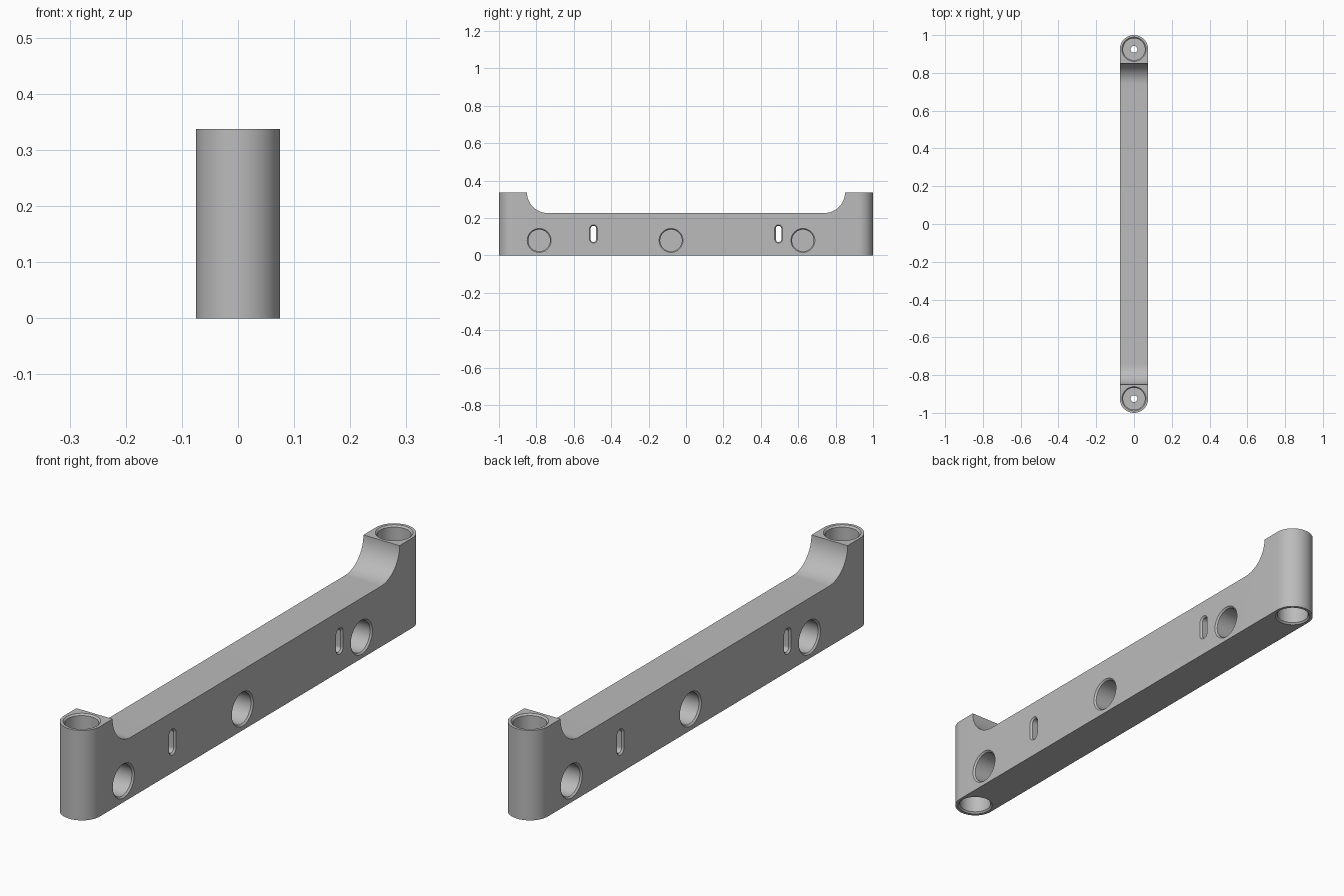
import bpy, bmesh, math
from mathutils import Matrix, Vector

if "Cube" in bpy.data.objects:
    bpy.data.objects.remove(bpy.data.objects["Cube"])

HALF_W, HEIGHT, FLOOR, POST_Y = 0.075, 0.337, 0.227, 0.925
SCOOP = HEIGHT - FLOOR
STEPS = 24

grey = bpy.data.materials.new("plain grey")
grey.use_nodes = True
colour = (0.5, 0.5, 0.5, 1)
grey.diffuse_color = colour
grey.node_tree.nodes["Principled BSDF"].inputs["Base Color"].default_value = colour


def make_object(name, bm):
    bmesh.ops.recalc_face_normals(bm, faces=bm.faces)
    mesh = bpy.data.meshes.new(name)
    bm.to_mesh(mesh)
    bm.free()
    mesh.materials.append(grey)
    obj = bpy.data.objects.new(name, mesh)
    bpy.context.scene.collection.objects.link(obj)
    return obj


def loft(name, rings, straight=0, matrix=Matrix()):
    """Solid through round-ended rings of (z, radius); straight is half the gap along y."""
    bm = bmesh.new()
    loops = []
    for z, r in rings:
        loop = []
        for side in (1, -1):
            # a plain circle shares its two seam points
            count = STEPS + 1 if straight else STEPS
            for i in range(count):
                a = math.pi * i / STEPS
                loop.append(bm.verts.new((side * r * math.cos(a),
                                          side * (straight + r * math.sin(a)), z)))
        loops.append(loop)
    for low, high in zip(loops, loops[1:]):
        for i in range(len(low)):
            j = (i + 1) % len(low)
            bm.faces.new((low[i], low[j], high[j], high[i]))
    bm.faces.new(loops[0])
    bm.faces.new(loops[-1])
    bm.transform(matrix)
    return make_object(name, bm)


def boolean(target, tool, operation):
    mod = target.modifiers.new(operation.title(), "BOOLEAN")
    mod.object, mod.operation, mod.solver = tool, operation, "EXACT"
    bpy.context.view_layer.objects.active = target
    bpy.ops.object.modifier_apply(modifier=mod.name)
    bpy.data.objects.remove(tool)


# Side profile: flat bar with a raised post at each end and a quarter-round scoop
arc = [(1 - SCOOP * math.sin(a) - 0.26, HEIGHT - SCOOP * math.cos(a))
       for a in (math.pi / 2 * i / STEPS for i in range(STEPS + 1))]
arc = [(2 * 0.74 - y + 0.0, z) for y, z in arc]
half = [(1.1, 0), (1.1, HEIGHT)] + arc[::-1]
profile = half + [(-y, z) for y, z in reversed(half)]
bm = bmesh.new()
face = bm.faces.new([bm.verts.new((-0.1, y, z)) for y, z in profile])
extruded = bmesh.ops.extrude_face_region(bm, geom=[face])
bmesh.ops.translate(bm, vec=(0.2, 0, 0),
                    verts=[v for v in extruded["geom"] if isinstance(v, bmesh.types.BMVert)])
bar = make_object("mounting_bar", bm)

# Round the two ends in plan
boolean(bar, loft("end_rounding", [(-0.1, HALF_W), (0.5, HALF_W)], POST_Y), "INTERSECT")


def pocket(depth, rim=0.064, bevel=0.006):
    """Rings for a bevelled pocket that goes down from z = 0."""
    return [(0.01, rim + 0.01), (0, rim), (-bevel, rim - bevel), (-depth, rim - bevel)]


flip = Matrix.Rotation(math.pi, 4, "X")
for s in (1, -1):
    # Post pockets above and below, joined by a small bore
    top = Matrix.Translation((0, s * POST_Y, HEIGHT))
    bottom = Matrix.Translation((0, s * POST_Y, 0)) @ flip
    rings = [(0.01, 0.064), (0, 0.064), (-0.006, 0.058), (-0.1, 0.058)]
    boolean(bar, loft("top_pocket", rings, 0, top), "DIFFERENCE")
    boolean(bar, loft("bottom_pocket", rings, 0, bottom), "DIFFERENCE")
    boolean(bar, loft("bore", [(0.05, 0.018), (0.3, 0.018)], 0,
                      Matrix.Translation((0, s * POST_Y, 0))), "DIFFERENCE")

    # Blind pockets in each long face, turned half a circle from one face to the other
    outward = Matrix.Rotation(s * math.pi / 2, 4, "Y")
    for y in (-0.785, -0.08, 0.625):
        place = Matrix.Translation((s * HALF_W, s * y, 0.08)) @ outward
        boolean(bar, loft("side_pocket", pocket(0.1), 0, place), "DIFFERENCE")

    # Upright through slots with bevelled rims
    w = HALF_W
    slot = [(-w - 0.01, 0.021), (-w, 0.021), (-w + 0.006, 0.015),
            (w - 0.006, 0.015), (w, 0.021), (w + 0.01, 0.021)]
    upright = Matrix.Translation((0, s * 0.495, 0.115)) @ Matrix(
        ((0, 0, 1, 0), (1, 0, 0, 0), (0, 1, 0, 0), (0, 0, 0, 1)))
    boolean(bar, loft("slot", slot, 0.028, upright), "DIFFERENCE")

# Smooth the curves, keep the edges sharp
bpy.ops.object.select_all(action="DESELECT")
bar.select_set(True)
bpy.context.view_layer.objects.active = bar
bpy.ops.object.shade_smooth_by_angle(angle=math.radians(30))
